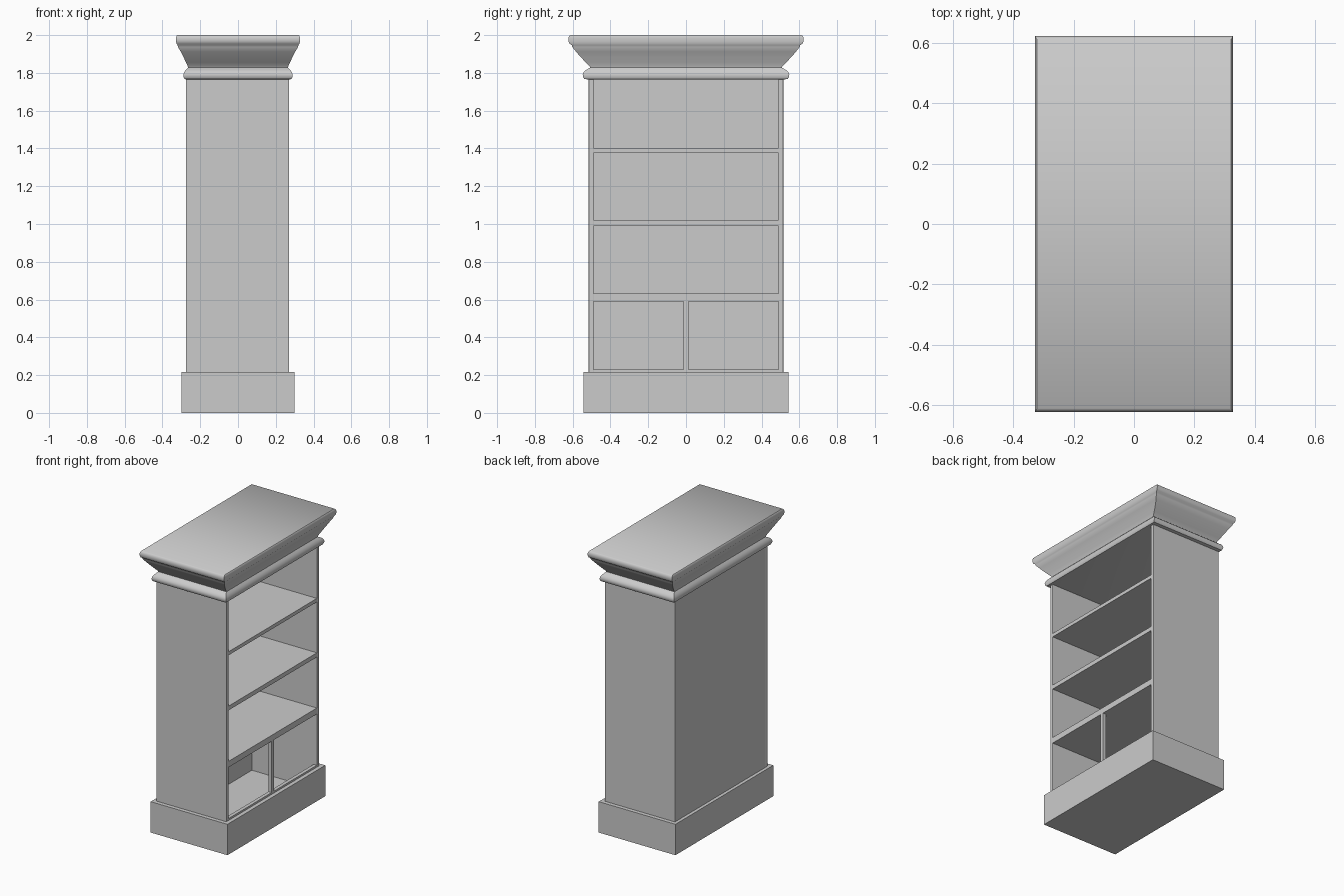
import bpy, bmesh
from math import radians

if "Cube" in bpy.data.objects:
    bpy.data.objects.remove(bpy.data.objects["Cube"])


def box(name, x, y, z, bevel=0.0):
    """Axis-aligned box from (min, max) ranges."""
    bm = bmesh.new()
    bmesh.ops.create_cube(bm, size=1)
    for v in bm.verts:
        v.co = [r[0] + (c + 0.5) * (r[1] - r[0]) for c, r in zip(v.co, (x, y, z))]
    me = bpy.data.meshes.new(name)
    bm.to_mesh(me)
    bm.free()
    ob = bpy.data.objects.new(name, me)
    bpy.context.collection.objects.link(ob)
    if bevel:
        m = ob.modifiers.new("edge", 'BEVEL')
        m.width, m.segments = bevel, 2
    return ob


# main sizes: the open side faces +x
BACK, FRONT = -0.275, 0.27
SIDE, INNER = 0.515, 0.49
FRAME = FRONT - 0.025          # rear of the thin face frame
IN_BACK = -0.235               # inner face of the back panel
FLOOR, SILL, CEIL = 0.06, 0.217, 1.768

# plinth: hollow box with a low floor
box("plinth_floor", (-0.298, 0.298), (-0.543, 0.543), (0, FLOOR))
box("plinth_front", (FRAME, 0.298), (-0.543, 0.543), (FLOOR, SILL))
box("plinth_back", (-0.298, IN_BACK), (-0.543, 0.543), (FLOOR, SILL))
for s, n in ((-1, "left"), (1, "right")):
    y = sorted((s * INNER, s * 0.543))
    box("plinth_" + n, (IN_BACK, FRAME), y, (FLOOR, SILL))
    # cabinet side panels
    y = sorted((s * INNER, s * SIDE))
    box("side_panel_" + n, (BACK, FRONT), y, (SILL - 0.01, CEIL + 0.01), 0.003)

# cabinet back, sill and centre post of the lower opening
box("back_panel", (BACK, IN_BACK), (-INNER, INNER), (SILL, CEIL))
box("sill_rail", (FRAME, FRONT), (-INNER, INNER), (SILL, 0.23))
box("centre_post", (FRAME, FRONT), (-0.012, 0.012), (0.23, 0.59))

# shelves
for i, z in enumerate(((0.59, 0.632), (0.99, 1.02), (1.377, 1.402))):
    box(f"shelf_{i + 1}", (IN_BACK, FRONT), (-INNER, INNER), z)

# crown moulding: stacked rectangles (half x, half y, z)
profile = [
    (0.272, 0.516, 1.765), (0.283, 0.538, 1.768), (0.288, 0.545, 1.778),
    (0.289, 0.547, 1.790), (0.285, 0.543, 1.803), (0.277, 0.530, 1.815),
    (0.265, 0.507, 1.828), (0.266, 0.510, 1.835), (0.275, 0.530, 1.855),
    (0.288, 0.556, 1.882), (0.303, 0.582, 1.912), (0.318, 0.602, 1.937),
    (0.320, 0.605, 1.947), (0.326, 0.617, 1.955), (0.328, 0.623, 1.968),
    (0.328, 0.623, 1.985), (0.326, 0.618, 1.995), (0.321, 0.611, 2.000),
]
bm = bmesh.new()
rings = [[bm.verts.new((sx * hx, sy * hy, z))
          for sx, sy in ((-1, -1), (1, -1), (1, 1), (-1, 1))] for hx, hy, z in profile]
for a, b in zip(rings, rings[1:]):
    for i in range(4):
        j = (i + 1) % 4
        bm.faces.new((a[i], a[j], b[j], b[i]))
bm.faces.new(rings[0][::-1])
bm.faces.new(rings[-1])
me = bpy.data.meshes.new("crown_moulding")
bm.to_mesh(me)
bm.free()
crown = bpy.data.objects.new("crown_moulding", me)
bpy.context.collection.objects.link(crown)
bpy.ops.object.select_all(action='DESELECT')
crown.select_set(True)
bpy.context.view_layer.objects.active = crown
bpy.ops.object.shade_smooth_by_angle(angle=radians(40))
